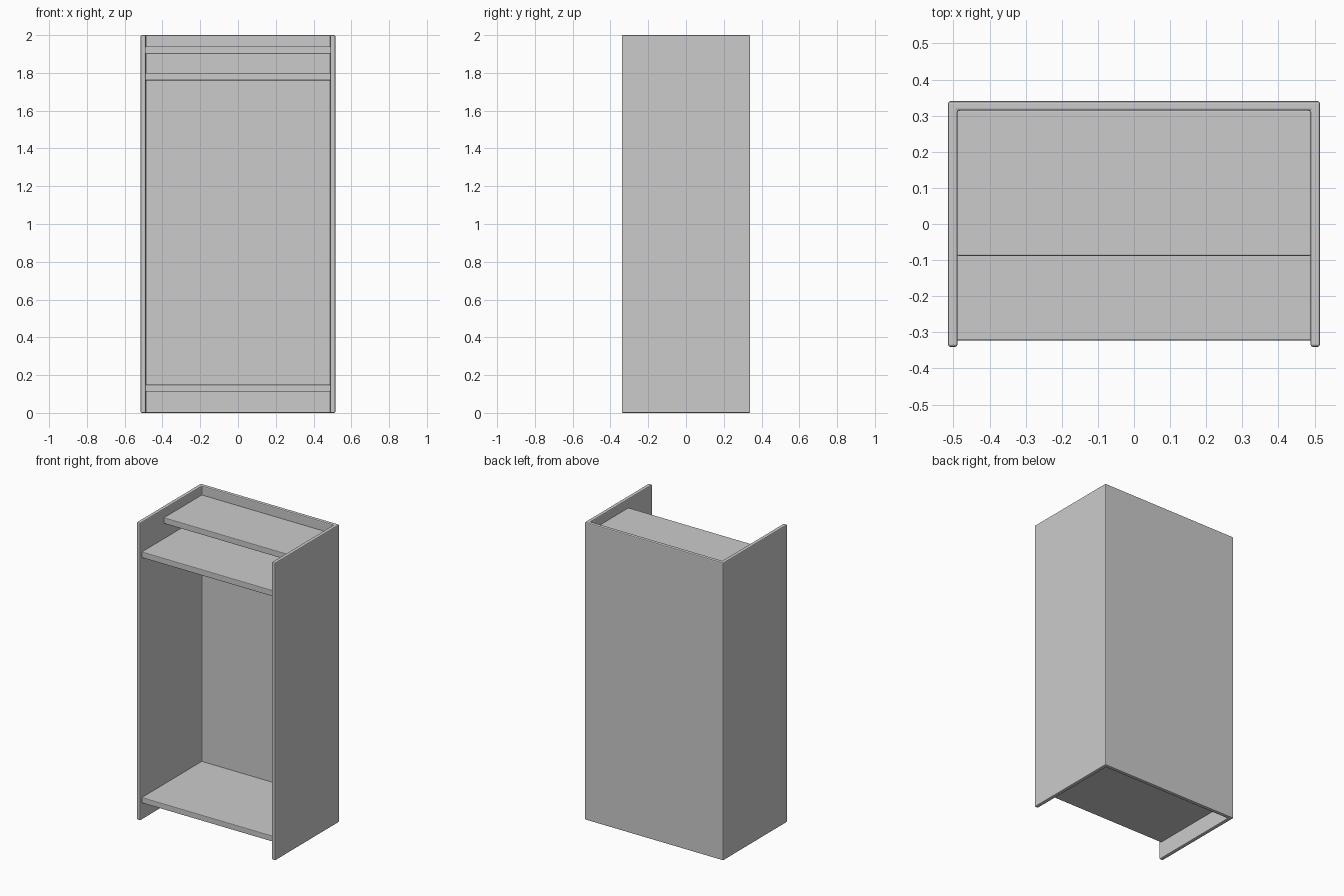
import bpy, bmesh

if "Cube" in bpy.data.objects:
    bpy.data.objects.remove(bpy.data.objects["Cube"])

W, D, H, T = 0.515, 0.34, 2.0, 0.026   # half width, half depth, height, board thickness


def prism(name, outline, z0, z1, bevel):
    """Extrude a flat outline upward and soften its edges."""
    bm = bmesh.new()
    face = bm.faces.new([bm.verts.new((x, y, z0)) for x, y in outline])
    ext = bmesh.ops.extrude_face_region(bm, geom=[face])
    top = [v for v in ext["geom"] if isinstance(v, bmesh.types.BMVert)]
    bmesh.ops.translate(bm, verts=top, vec=(0, 0, z1 - z0))
    bmesh.ops.recalc_face_normals(bm, faces=bm.faces)
    mesh = bpy.data.meshes.new(name)
    bm.to_mesh(mesh)
    bm.free()
    obj = bpy.data.objects.new(name, mesh)
    bpy.context.collection.objects.link(obj)
    mod = obj.modifiers.new("soft_edges", 'BEVEL')
    mod.width = bevel
    mod.segments = 2
    mod.limit_method = 'ANGLE'
    return obj


def shelf(name, y_front, z0, z1):
    x, y_back = W - T + 0.001, D - T + 0.001
    return prism(name, [(-x, y_front), (x, y_front), (x, y_back), (-x, y_back)], z0, z1, 0.004)


# U-shaped shell: two sides and the back
prism("cabinet_shell", [(-W, -D), (-W + T, -D), (-W + T, D - T), (W - T, D - T),
                        (W - T, -D), (W, -D), (W, D), (-W, D)], 0, H, 0.006)

# Boards spanning the shell
shelf("bottom_shelf", -0.323, 0.112, 0.15)
shelf("counter_shelf", -0.323, 1.76, 1.80)
shelf("top_shelf", -0.088, 1.90, 1.94)
